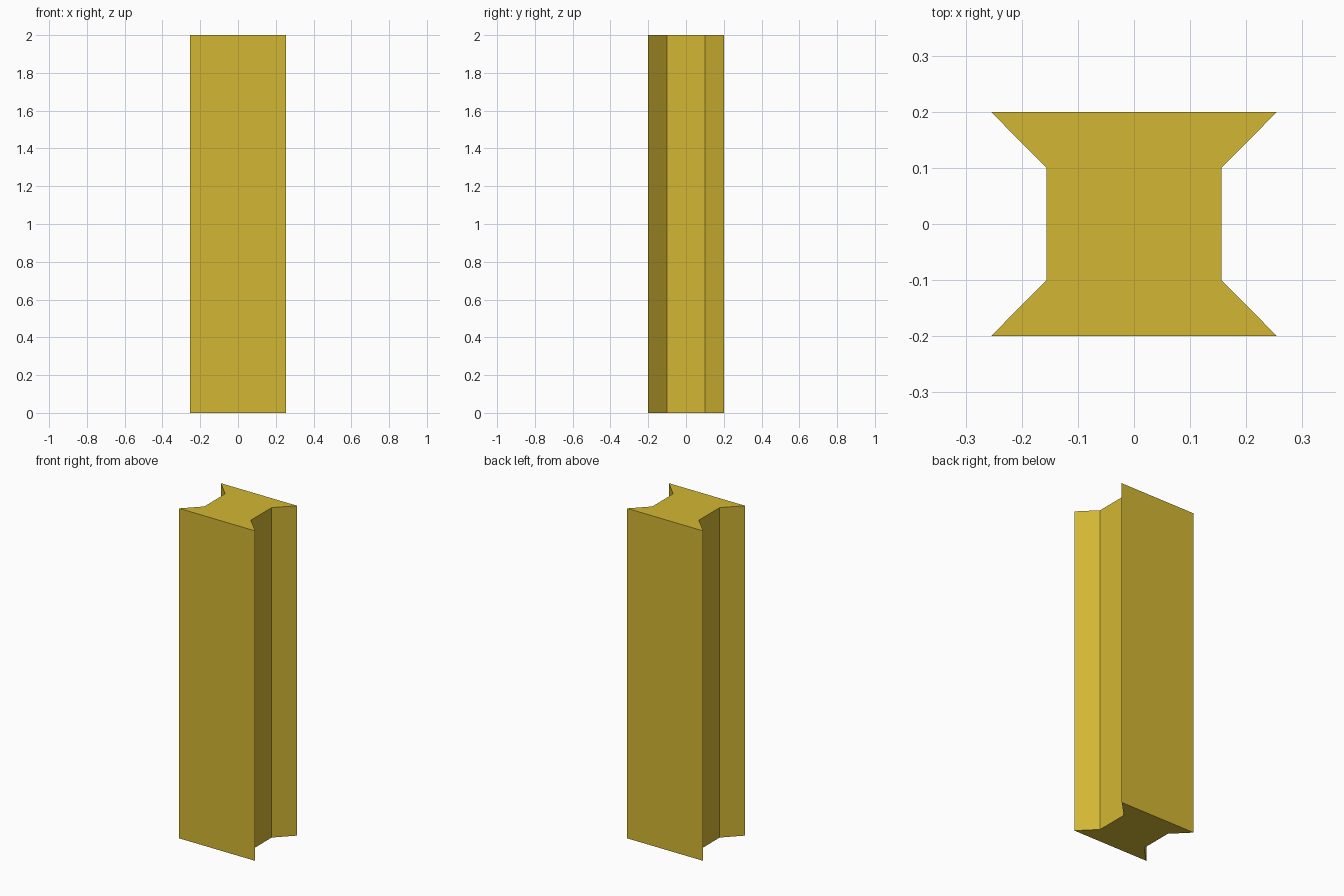
import bpy
import bmesh

if "Cube" in bpy.data.objects:
    bpy.data.objects.remove(bpy.data.objects["Cube"])

HEIGHT = 2.0

# Flat mustard colour
mustard = bpy.data.materials.new("mustard_yellow")
mustard.diffuse_color = (0.65, 0.47, 0.033, 1.0)
mustard.use_nodes = True
mustard.node_tree.nodes["Principled BSDF"].inputs["Base Color"].default_value = mustard.diffuse_color

# Double dovetail cross-section: right side from front to back, mirrored to the left
right_side = [(0.255, -0.2), (0.156, -0.1), (0.156, 0.1), (0.255, 0.2)]
profile = right_side + [(-x, y) for x, y in reversed(right_side)]

# Extrude the cross-section upwards into the key
bm = bmesh.new()
base = bm.faces.new([bm.verts.new((x, y, 0.0)) for x, y in profile])
top = bmesh.ops.extrude_face_region(bm, geom=[base], use_keep_orig=True)
bmesh.ops.translate(
    bm,
    vec=(0, 0, HEIGHT),
    verts=[v for v in top["geom"] if isinstance(v, bmesh.types.BMVert)],
)
bmesh.ops.recalc_face_normals(bm, faces=bm.faces[:])

mesh = bpy.data.meshes.new("dovetail_key")
bm.to_mesh(mesh)
bm.free()
mesh.materials.append(mustard)
key = bpy.data.objects.new("dovetail_key", mesh)
bpy.context.collection.objects.link(key)
